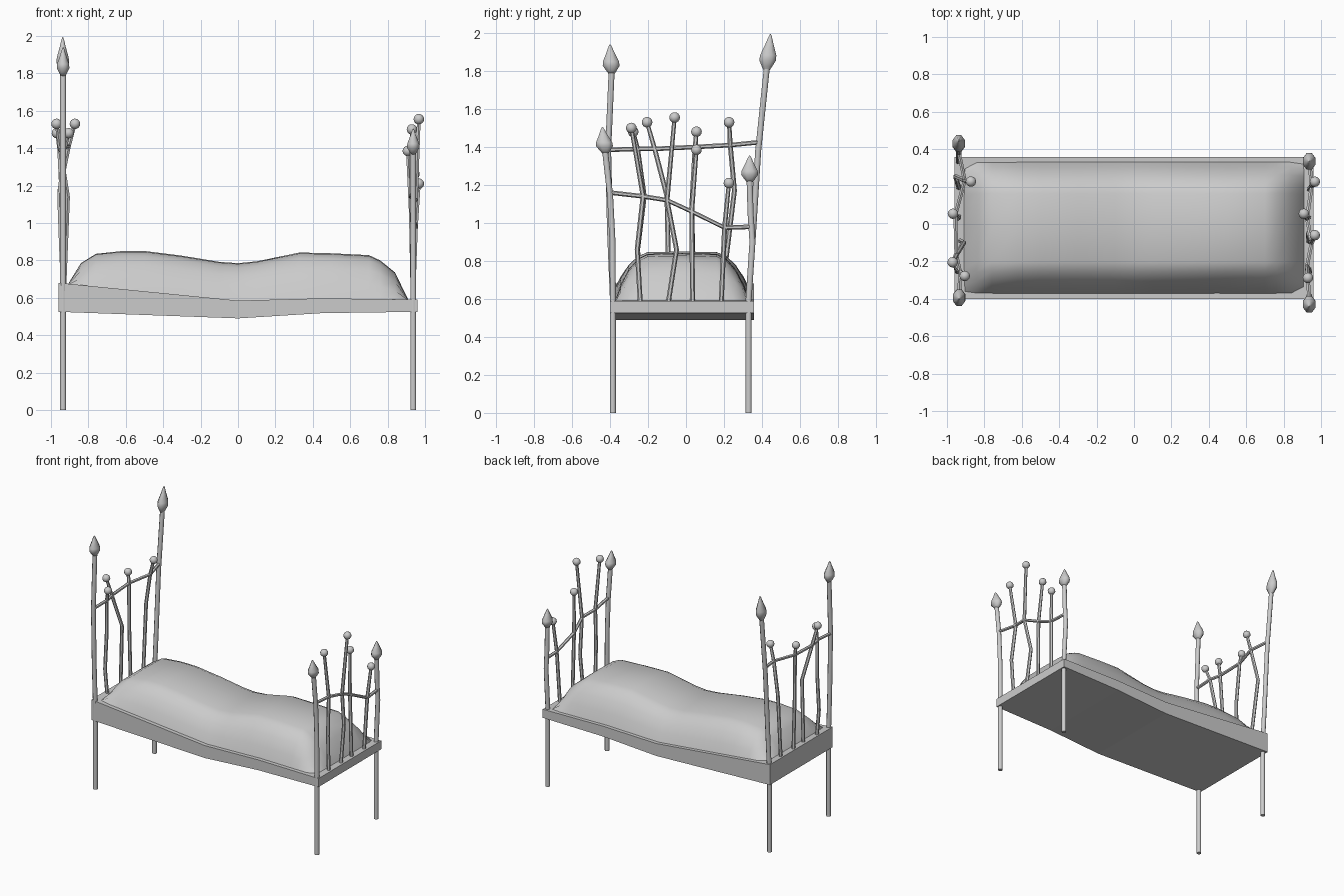
import bpy, bmesh, math
from mathutils import Vector

cube = bpy.data.objects.get("Cube")
if cube:
    bpy.data.objects.remove(cube, do_unlink=True)

grey = bpy.data.materials.new("plain_grey")
grey.use_nodes = True
tone = (0.6, 0.6, 0.6, 1)
grey.diffuse_color = tone
grey.node_tree.nodes["Principled BSDF"].inputs["Base Color"].default_value = tone


def finish(name, bm, smooth=None):
    bmesh.ops.recalc_face_normals(bm, faces=bm.faces)
    mesh = bpy.data.meshes.new(name)
    bm.to_mesh(mesh)
    bm.free()
    ob = bpy.data.objects.new(name, mesh)
    bpy.context.collection.objects.link(ob)
    mesh.materials.append(grey)
    if smooth:
        bpy.ops.object.select_all(action='DESELECT')
        ob.select_set(True)
        bpy.context.view_layer.objects.active = ob
        bpy.ops.object.shade_smooth_by_angle(angle=math.radians(smooth))
    return ob


def bridge(bm, rings, closed=True):
    """Join successive rings of vertices with quads."""
    n = len(rings[0])
    for a, b in zip(rings, rings[1:]):
        for i in range(n if closed else n - 1):
            j = (i + 1) % n
            bm.faces.new((a[i], a[j], b[j], b[i]))
    if closed:
        bm.faces.new(rings[0])
        bm.faces.new(rings[-1])


def tube(bm, path, radii, upright=True, flat=1.0, sides=8):
    """Sweep a ring along a path, level for posts, facing y for rails."""
    rings = []
    for p, r in zip(path, radii):
        ring = []
        for k in range(sides):
            a = math.tau * (k + 0.5) / sides
            u, v = r * math.cos(a), r * math.sin(a)
            off = Vector((u * flat, v, 0)) if upright else Vector((u, 0, v))
            ring.append(bm.verts.new(Vector(p) + off))
        rings.append(ring)
    bridge(bm, rings)


def interp(table, x):
    for (x0, a), (x1, b) in zip(table, table[1:]):
        if x <= x1:
            return a + (b - a) * (x - x0) / (x1 - x0)
    return table[-1][1]


# Sagging bed frame
FRAME_TOP = [(-0.96, 0.68), (0, 0.585), (0.45, 0.597), (0.96, 0.59)]
FRAME_LOW = [(-0.96, 0.525), (0, 0.49), (0.45, 0.518), (0.96, 0.525)]
bm = bmesh.new()
bridge(bm, [[bm.verts.new((x, y, z)) for y, z in
             ((-0.4, lo), (0.358, lo), (0.358, hi), (-0.4, hi))]
            for (x, hi), (_, lo) in zip(FRAME_TOP, FRAME_LOW)])
finish("bed_frame", bm)

# Lumpy mattress: long profile multiplied by a cross-section
TOP = [(-0.91, 0.67), (-0.84, 0.785), (-0.76, 0.835), (-0.62, 0.85), (-0.5, 0.85),
       (-0.3, 0.825), (-0.1, 0.792), (0, 0.785), (0.1, 0.795), (0.33, 0.842),
       (0.5, 0.838), (0.7, 0.828), (0.76, 0.8), (0.84, 0.735), (0.91, 0.59)]
SECTION = [(-1, 0), (-0.92, 0.34), (-0.8, 0.66), (-0.66, 0.88), (-0.52, 0.98), (0, 1)]
SECTION += [(-t, s) for t, s in SECTION[-2::-1]]
bm = bmesh.new()
rows = []
for x, top in TOP:
    base = interp(FRAME_TOP, x) - 0.004
    half = 0.352 if abs(x) < 0.85 else 0.342
    rows.append([bm.verts.new((x, -0.02 + half * t, base + max(top - base, 0) * s))
                 for t, s in SECTION])
bridge(bm, rows, closed=False)
finish("mattress", bm, 60)


# Posts with pointed finials
def post(name, x, path, tip):
    bm = bmesh.new()
    pts = [Vector((x, y, z)) for y, z in path]
    tube(bm, pts, [0.017] * len(pts))
    finish(name, bm, 50)
    bm = bmesh.new()
    base, end = pts[-1], Vector((x, *tip))
    prof = [(-0.04, 0.016), (0.08, 0.03), (0.25, 0.048), (0.4, 0.046),
            (0.7, 0.024), (0.93, 0.009), (1, 0.002)]
    tube(bm, [base.lerp(end, t) for t, _ in prof], [r for _, r in prof], flat=0.75)
    finish(name + "_finial", bm, 60)


FRONT, BACK = -0.385, 0.33
post("head_front_post", -0.935,
     [(FRONT, 0), (FRONT, 0.6), (-0.4, 0.96), (-0.41, 1.38), (-0.392, 1.79)], (-0.4, 1.94))
post("head_back_post", -0.937,
     [(BACK, 0), (BACK, 0.6), (0.35, 0.9), (0.38, 1.38), (0.425, 1.81)], (0.445, 1.995))
post("foot_front_post", 0.937,
     [(FRONT, 0), (FRONT, 0.6), (-0.387, 0.9), (-0.4, 1.15), (-0.425, 1.37)], (-0.44, 1.505))
post("foot_back_post", 0.937,
     [(BACK, 0), (BACK, 0.6), (0.35, 0.9), (0.34, 1.05), (0.335, 1.22)], (0.335, 1.355))


# Crooked rods with ball knobs, each path running from knob to frame
def rod(name, path):
    bm = bmesh.new()
    tube(bm, path, [0.011] + [0.013] * (len(path) - 1), sides=6)
    finish(name, bm, 50)
    bm = bmesh.new()
    bmesh.ops.create_uvsphere(bm, u_segments=12, v_segments=8, radius=0.028)
    bmesh.ops.translate(bm, verts=bm.verts, vec=path[0])
    finish(name + "_knob", bm, 60)


def rail(name, path):
    bm = bmesh.new()
    tube(bm, path, [0.012] * len(path), upright=False, sides=6)
    finish(name, bm, 50)


HEAD = [
    [(-0.905, -0.278, 1.48), (-0.93, -0.255, 1.39), (-0.955, -0.22, 1.14),
     (-0.945, -0.255, 0.86), (-0.935, -0.24, 0.64)],
    [(-0.97, -0.205, 1.53), (-0.95, -0.165, 1.39), (-0.91, -0.1, 1.14), (-0.93, -0.09, 0.64)],
    [(-0.968, 0.055, 1.48), (-0.955, 0.048, 1.4), (-0.94, 0.03, 1.08), (-0.935, 0.04, 0.64)],
    [(-0.872, 0.227, 1.53), (-0.905, 0.233, 1.41), (-0.955, 0.255, 1.17), (-0.935, 0.19, 0.64)],
]
FOOT = [
    [(0.93, -0.288, 1.5), (0.925, -0.226, 1.14), (0.94, -0.257, 0.86), (0.935, -0.24, 0.57)],
    [(0.967, -0.06, 1.555), (0.95, -0.1, 1.12), (0.93, -0.05, 0.86), (0.935, -0.095, 0.57)],
    [(0.908, 0.055, 1.385), (0.925, 0.03, 1.06), (0.935, 0.035, 0.57)],
    [(0.967, 0.226, 1.21), (0.95, 0.203, 0.975), (0.935, 0.185, 0.57)],
]
for end, rods in (("head", HEAD), ("foot", FOOT)):
    for i, path in enumerate(rods):
        rod(f"{end}_rod_{i + 1}", path)

# Cross rails threaded through the rods
rail("head_rail", [(-0.935, -0.41, 1.385)] + [p[1] for p in HEAD] + [(-0.937, 0.385, 1.425)])
rail("foot_rail", [(0.937, -0.4, 1.16)] + [p[1] for p in FOOT] + [(0.937, 0.345, 0.98)])
